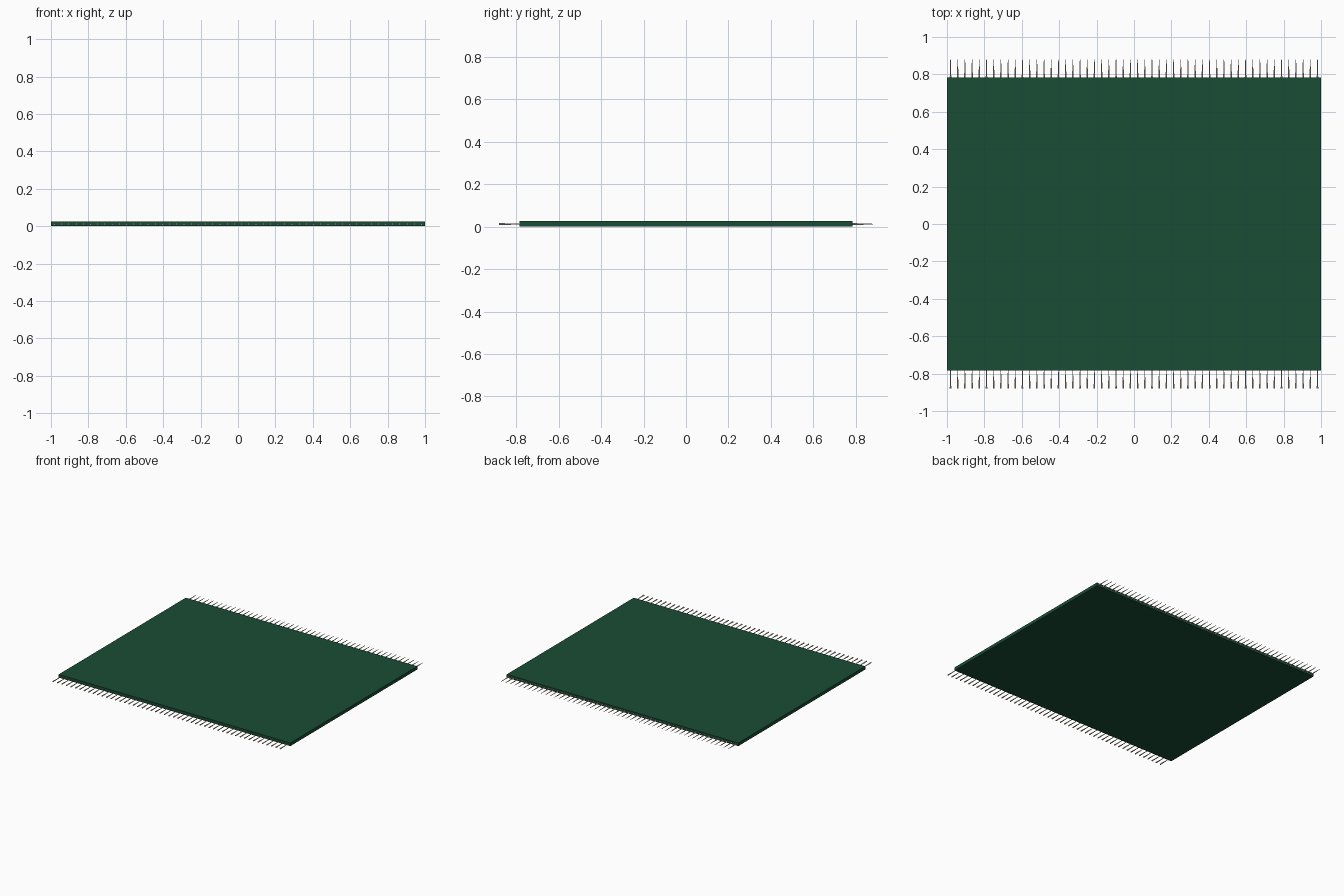
import bpy, bmesh
from mathutils import Matrix, Vector
from math import radians

if "Cube" in bpy.data.objects:
    bpy.data.objects.remove(bpy.data.objects["Cube"])


def material(name, color):
    m = bpy.data.materials.new(name)
    m.diffuse_color = color
    m.use_nodes = True
    m.node_tree.nodes["Principled BSDF"].inputs["Base Color"].default_value = m.diffuse_color
    return m


def make_object(name, bm, mat):
    me = bpy.data.meshes.new(name)
    bm.to_mesh(me)
    bm.free()
    me.materials.append(mat)
    ob = bpy.data.objects.new(name, me)
    bpy.context.collection.objects.link(ob)
    return ob


GREEN = material("green_pile", (0.010, 0.075, 0.035, 1))
CREAM = material("cream_thread", (0.75, 0.62, 0.48, 1))
HALF_Y, THICK, COUNT = 0.783, 0.025, 52

# Rug slab
bm = bmesh.new()
bmesh.ops.create_cube(bm, size=1, matrix=Matrix.Translation((0, 0, THICK / 2))
                      @ Matrix.Diagonal((2, HALF_Y * 2, THICK, 1)))
make_object("rug_body", bm, GREEN)


# Fringe: a row of thin tapered threads, all tapering towards +y
def fringe(name, y):
    bm = bmesh.new()
    turn = Matrix.Rotation(radians(-90), 4, 'X')
    for i in range(COUNT):
        x = -0.981 + 1.962 * i / (COUNT - 1)
        bmesh.ops.create_cone(bm, cap_ends=True, segments=6, radius1=0.005,
                              radius2=0.0015, depth=0.1,
                              matrix=Matrix.Translation(Vector((x, y, 0.0115))) @ turn)
    make_object(name, bm, CREAM)


fringe("front_fringe", -0.83)
fringe("back_fringe", 0.83)
